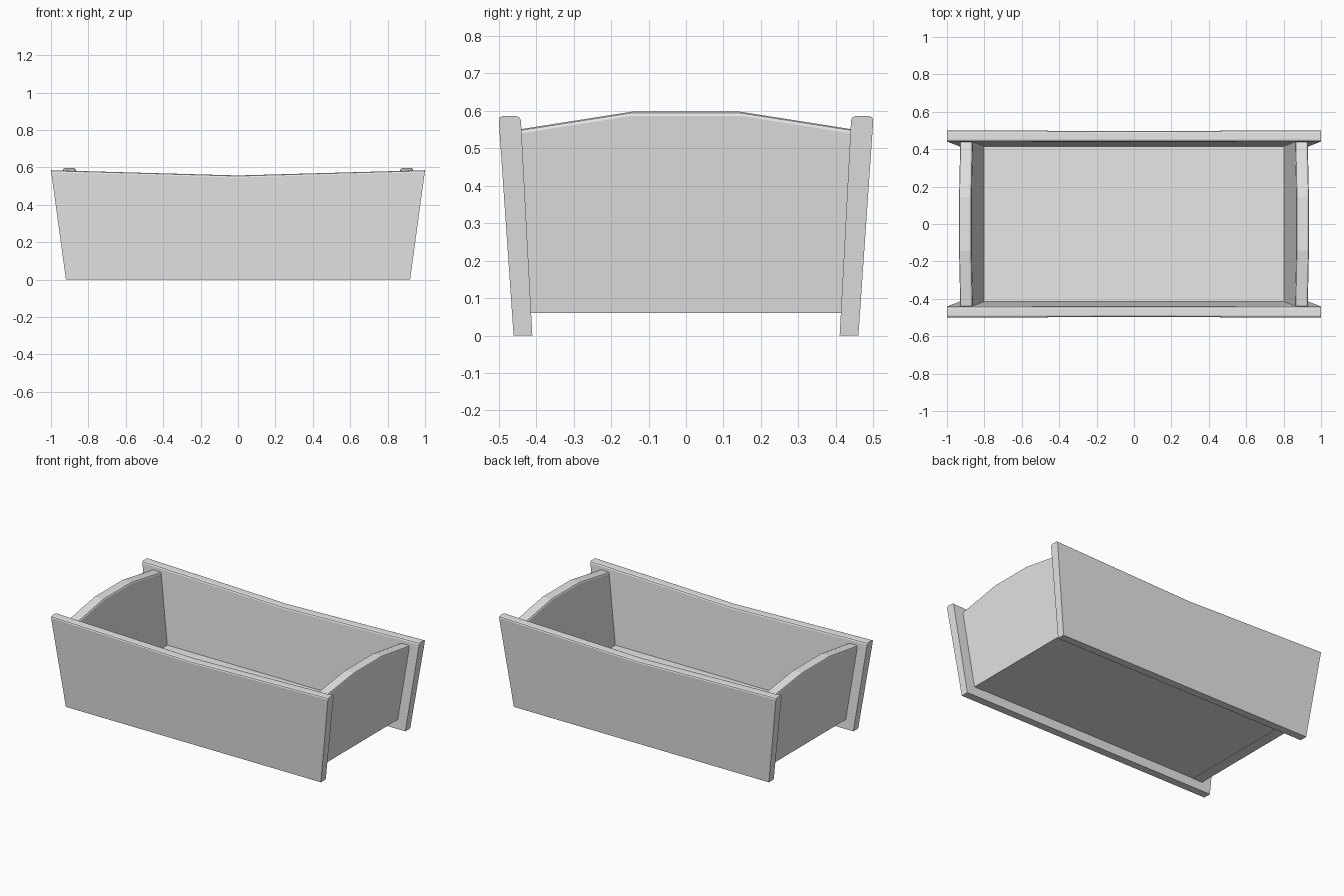
import bpy
import bmesh

cube = bpy.data.objects.get("Cube")
if cube:
    bpy.data.objects.remove(cube, do_unlink=True)

grey = bpy.data.materials.new("light grey")
grey.use_nodes = True
grey.diffuse_color = (0.8, 0.8, 0.8, 1)
grey.node_tree.nodes["Principled BSDF"].inputs["Base Color"].default_value = (0.8, 0.8, 0.8, 1)


def board(name, profile, inner, outer, place, top=None):
    """Solid from a (width, height) profile; inner/outer give depth by height."""
    bm = bmesh.new()
    loops = [[bm.verts.new(place(w, depth(h), h)) for w, h in profile]
             for depth in (inner, outer)]
    bm.faces.new(loops[0])
    bm.faces.new(loops[1][::-1])
    count = len(profile)
    for i in range(count):
        j = (i + 1) % count
        bm.faces.new((loops[0][j], loops[0][i], loops[1][i], loops[1][j]))
    bmesh.ops.recalc_face_normals(bm, faces=bm.faces)
    # Ease the long top edges
    if top:
        upper = [e for loop in loops for a, b in zip(loop, loop[1:])
                 if min(a.co.z, b.co.z) > top
                 for e in a.link_edges if e.other_vert(a) == b]
        bmesh.ops.bevel(bm, geom=upper, offset=0.011, segments=2,
                        profile=0.5, affect='EDGES')
    mesh = bpy.data.meshes.new(name)
    bm.to_mesh(mesh)
    bm.free()
    mesh.materials.append(grey)
    obj = bpy.data.objects.new(name, mesh)
    bpy.context.collection.objects.link(obj)


# Outlines: long side with a dipped top, end with an arched top
side_outline = [(-0.92, 0), (-1, 0.585), (0, 0.557), (1, 0.585), (0.92, 0)]
end_outline = [(-0.414, 0.06), (-0.444, 0.55), (-0.145, 0.597),
               (0.145, 0.597), (0.444, 0.55), (0.414, 0.06)]

# Long leaning sides
for name, s in (("front_side", -1), ("back_side", 1)):
    board(name, side_outline,
          lambda z: 0.41 + 0.053 * z, lambda z: 0.46 + 0.069 * z,
          lambda w, d, h, s=s: (w, s * d, h), top=0.5)

# Leaning end panels
for name, s in (("right_end", -1), ("left_end", 1)):
    board(name, end_outline,
          lambda z: 0.787 + 0.137 * z, lambda z: 0.855 + 0.137 * z,
          lambda w, d, h, s=s: (s * d, w, h), top=0.5)

# Floor panel between the sides and ends
floor_outline = [(-0.8, 0.062), (-0.805, 0.1), (0.805, 0.1), (0.8, 0.062)]
board("floor", floor_outline, lambda z: -0.416, lambda z: 0.416,
      lambda w, d, h: (w, d, h))
